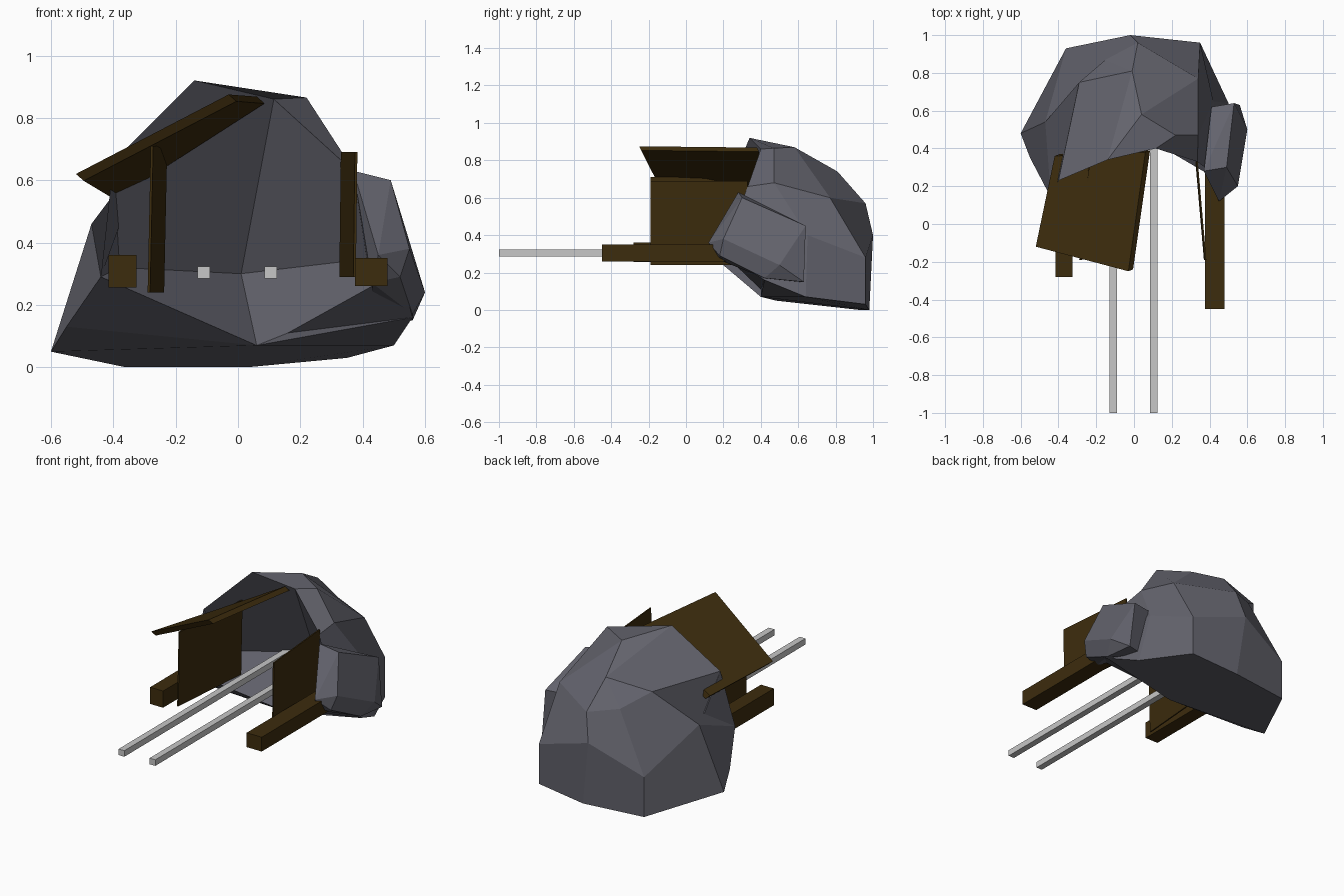
import bpy, bmesh
from mathutils import Vector

old_cube = bpy.data.objects.get("Cube")
if old_cube:
    bpy.data.objects.remove(old_cube, do_unlink=True)


def make_material(name, red, green, blue):
    material = bpy.data.materials.new(name)
    material.use_nodes = True
    colour = (red, green, blue, 1)
    material.diffuse_color = colour
    shader = next(n for n in material.node_tree.nodes if n.type == "BSDF_PRINCIPLED")
    shader.inputs["Base Color"].default_value = colour
    return material


stone = make_material("grey stone", .125, .125, .152)
timber = make_material("dark timber", .046, .025, .004)
steel = make_material("pale steel", .57, .57, .57)


def finish(name, bm, material):
    """Turn a bmesh into a flat shaded object with one material."""
    bmesh.ops.recalc_face_normals(bm, faces=bm.faces[:])
    mesh = bpy.data.meshes.new(name)
    bm.to_mesh(mesh)
    bm.free()
    mesh.materials.append(material)
    item = bpy.data.objects.new(name, mesh)
    bpy.context.scene.collection.objects.link(item)
    return item


def board(name, corners, depth, material):
    """Four-cornered board thickened along a direction."""
    bm = bmesh.new()
    face = bm.faces.new([bm.verts.new(p) for p in corners])
    grown = bmesh.ops.extrude_face_region(bm, geom=[face], use_keep_orig=True)
    moved = [g for g in grown["geom"] if isinstance(g, bmesh.types.BMVert)]
    bmesh.ops.translate(bm, verts=moved, vec=Vector(depth))
    return finish(name, bm, material)


def slab(name, corner, along, across, depth, material):
    """Skewed box: a corner and its three edge directions."""
    corner, along, across = map(Vector, (corner, along, across))
    return board(name, (corner, corner + along, corner + along + across, corner + across),
                 depth, material)


def add_faces(bm, *loops):
    """Add faces, skipping corners that repeat where layers meet."""
    for loop in loops:
        unique = list(dict.fromkeys(loop))
        if len(unique) > 2:
            bm.faces.new(unique)


# Rock shell: layers running from the left rim round the back to the right rim
rock = bmesh.new()
layers = [
    [(-.55, .35, .13), (-.6, .48, .05), (-.36, .93, .0), (.03, .98, 0),
     (.35, .96, .03), (.5, .64, .07), (.56, .42, .16)],
    [(-.44, .14, .29), (-.47, .54, .46), (-.36, .93, .25), (-.02, 1, .4),
     (.35, .96, .28), (.42, .65, .4), (.52, .19, .31)],
    [(-.4, .23, .66), (-.29, .75, .7), (-.15, .87, .6), (.02, .96, .57),
     (.34, .77, .6), (.34, .47, .68), (.335, .33, .66)],
]
base, middle, upper = [[rock.verts.new(p) for p in layer] for layer in layers]
crest, slope, ridge, shoulder, brow = [rock.verts.new(p) for p in (
    (-.14, .34, .92), (-.01, .81, .74), (.04, .58, .87),
    (.22, .47, .865), (.115, .4, .86))]
top = [crest, slope, slope, slope, ridge, shoulder, brow]
for low, high in ((base, middle), (middle, upper), (upper, top)):
    for i in range(len(low) - 1):
        add_faces(rock, (low[i], low[i + 1], high[i + 1], high[i]))
add_faces(rock, (crest, slope, ridge), (crest, ridge, shoulder, brow))

# Underside and front lip
lip, sill = [rock.verts.new(p) for p in ((.06, .4, .07), (.16, .4, .11))]
add_faces(rock, base + [lip], (middle[0], base[0], lip),
          (lip, base[-1], sill), (sill, base[-1], middle[-1]))

# Cave hollow: floor, left wall and right wall
cave_left, cave_back, cave_right = [rock.verts.new(p) for p in (
    (-.38, .45, .32), (.01, .75, .3), (.35, .5, .34))]
add_faces(rock,
          (lip, middle[0], cave_left, cave_back),
          (lip, cave_back, sill),
          (sill, cave_back, cave_right, middle[-1]),
          (middle[0], upper[0], cave_left),
          (upper[0], crest, brow, cave_back, cave_left),
          (brow, upper[-1], cave_right, cave_back),
          (upper[-1], middle[-1], cave_right))
finish("rock_shell", rock, stone)

# Boulder leaning on the side
boulder = bmesh.new()
for point in ((.37, .28, .63), (.49, .3, .6), (.41, .62, .45), (.53, .64, .45),
              (.45, .12, .36), (.55, .2, .38), (.43, .17, .27), (.52, .18, .29),
              (.56, .42, .17), (.6, .5, .24), (.56, .63, .15), (.44, .6, .15)):
    boulder.verts.new(point)
hull = bmesh.ops.convex_hull(boulder, input=boulder.verts[:])
bmesh.ops.delete(boulder, geom=list(set(hull["geom_interior"] + hull["geom_unused"])),
                 context="VERTS")
bmesh.ops.dissolve_limit(boulder, angle_limit=.15, verts=boulder.verts[:],
                         edges=boulder.edges[:])
finish("side_boulder", boulder, stone)

# Timber entrance
board("roof_board", ((-.52, -.12, .62), (-.03, -.25, .875), (.06, .38, .868),
                     (-.42, .36, .56)), (.025, .01, -.022), timber)
slab("left_wall_board", (.37, -.19, .29), (-.045, .52, 0), (.005, 0, .4),
     (.008, 0, 0), timber)
slab("right_wall_board", (-.29, -.19, .24), (.045, .56, 0), (.01, 0, .47),
     (.008, 0, 0), timber)
slab("left_beam", (.375, -.45, .26), (.105, 0, 0), (0, .8, 0), (0, 0, .09), timber)
slab("right_beam", (-.415, -.28, .255), (.09, 0, 0), (0, .65, 0), (0, 0, .105), timber)

# Rails
for side, x in (("left", .085), ("right", -.13)):
    slab(side + "_rail", (x, -1, .285), (.04, 0, 0), (0, 1.73, 0), (0, 0, .038), steel)
